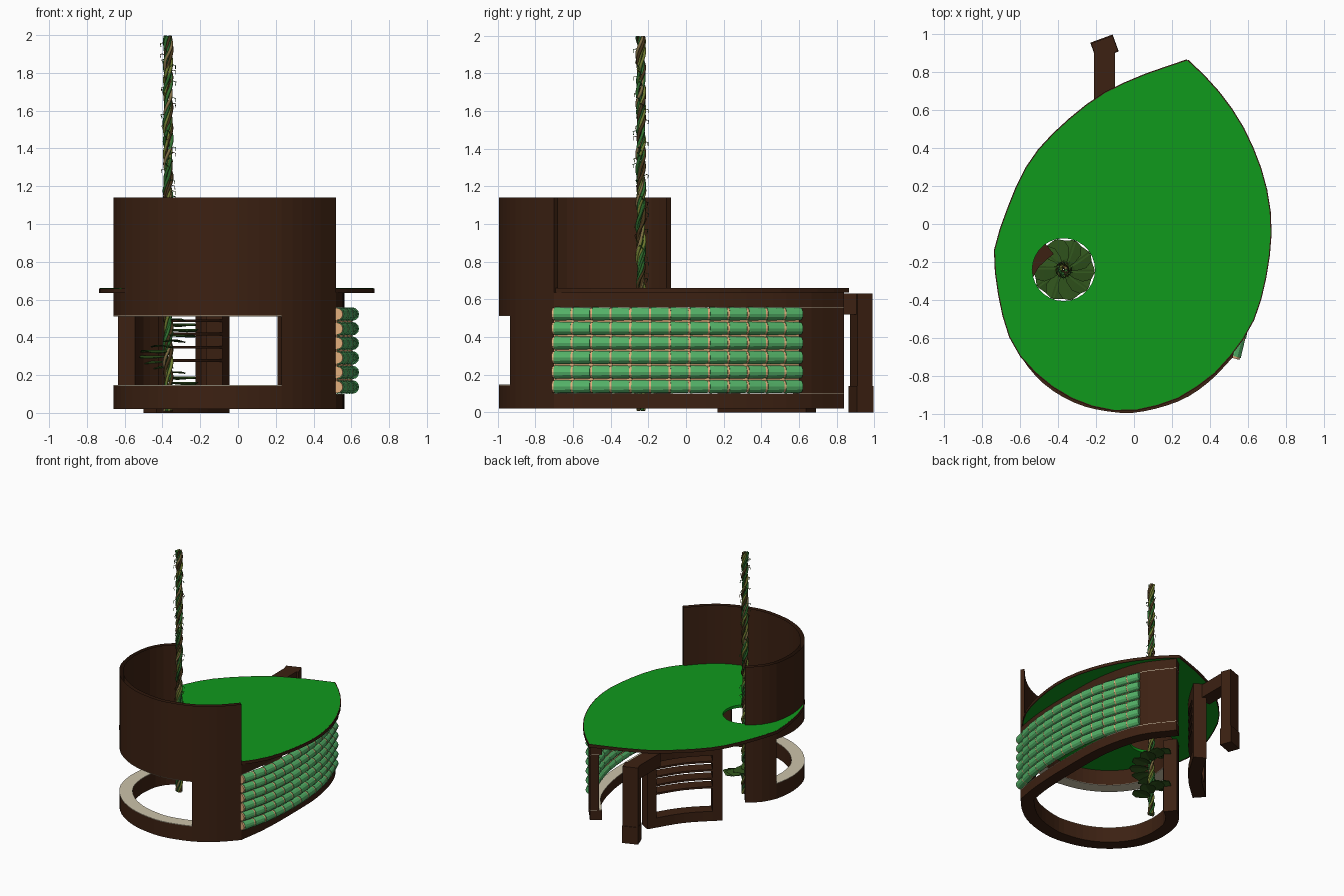
import bpy, bmesh, math, random
from mathutils import Vector, Matrix

if "Cube" in bpy.data.objects:
    bpy.data.objects.remove(bpy.data.objects["Cube"])

random.seed(4)


def material(name, rgb):
    m = bpy.data.materials.new(name)
    m.diffuse_color = (*rgb, 1)
    m.use_nodes = True
    m.node_tree.nodes["Principled BSDF"].inputs["Base Color"].default_value = m.diffuse_color
    return m


WOOD = material("dark_wood", (0.045, 0.015, 0.006))
GREEN = material("leaf_green", (0.005, 0.32, 0.012))
BAMBOO = material("bamboo_green", (0.09, 0.45, 0.14))
PEACH = material("peach", (0.75, 0.42, 0.2))
BEIGE = material("beige", (0.6, 0.54, 0.4))
LEAF = material("dark_leaf", (0.03, 0.09, 0.012))
VINES = [material("vine_%d" % i, c) for i, c in enumerate(
    [(0.02, 0.12, 0.02), (0.16, 0.2, 0.03), (0.06, 0.035, 0.01), (0.03, 0.17, 0.03), (0.22, 0.16, 0.06)])]


def finish(name, bm, mat):
    bmesh.ops.recalc_face_normals(bm, faces=bm.faces)
    me = bpy.data.meshes.new(name)
    bm.to_mesh(me)
    bm.free()
    me.materials.append(mat)
    ob = bpy.data.objects.new(name, me)
    bpy.context.collection.objects.link(ob)
    return ob


def curve_mesh(name, curve, mat, z=0):
    """Turn a temporary curve into a mesh object."""
    tmp = bpy.data.objects.new("tmp", curve)
    bpy.context.collection.objects.link(tmp)
    bpy.context.view_layer.update()
    me = bpy.data.meshes.new_from_object(tmp.evaluated_get(bpy.context.evaluated_depsgraph_get()))
    bpy.data.objects.remove(tmp)
    me.materials.clear()
    me.materials.append(mat)
    ob = bpy.data.objects.new(name, me)
    ob.location.z = z
    bpy.context.collection.objects.link(ob)
    return ob


def smooth_path(pts, n):
    """Catmull-Rom through the points, resampled to n equal segments."""
    p = [Vector(q) for q in pts]
    p = [2 * p[0] - p[1]] + p + [2 * p[-1] - p[-2]]
    fine = []
    for i in range(1, len(p) - 2):
        a, b, c, d = p[i - 1:i + 3]
        for k in range(20):
            t = k / 20
            fine.append(0.5 * (2 * b + (c - a) * t + (2 * a - 5 * b + 4 * c - d) * t * t
                               + (3 * b - a - 3 * c + d) * t ** 3))
    fine.append(p[-2])
    acc = [0]
    for a, b in zip(fine, fine[1:]):
        acc.append(acc[-1] + (b - a).length)
    out, j = [], 0
    for i in range(n + 1):
        s = acc[-1] * i / n
        while j < len(fine) - 2 and acc[j + 1] < s:
            j += 1
        out.append(fine[j].lerp(fine[j + 1], min(1, (s - acc[j]) / (acc[j + 1] - acc[j]))))
    return out


def offset(path, d):
    """Shift a path to its left by d."""
    out = []
    for i, p in enumerate(path):
        t = (path[min(i + 1, len(path) - 1)] - path[max(i - 1, 0)]).normalized()
        out.append(p + Vector((-t.y, t.x)) * d)
    return out


def wall(name, path, d, z0, z1, mat=WOOD, cap_top=True):
    """Curved wall of thickness d along a path."""
    bm = bmesh.new()
    rows = [[bm.verts.new((p.x, p.y, z)) for p in line]
            for line, z in ((path, z0), (path, z1), (offset(path, d), z1), (offset(path, d), z0))]
    for k in range(4):
        if k == 1 and not cap_top:
            continue
        a, b = rows[k], rows[(k + 1) % 4]
        for i in range(len(path) - 1):
            bm.faces.new((a[i], a[i + 1], b[i + 1], b[i]))
    for i in (0, -1):
        bm.faces.new([r[i] for r in rows])
    return finish(name, bm, mat)


def box(name, center, size, angle=0):
    bm = bmesh.new()
    bmesh.ops.create_cube(bm, size=1, matrix=Matrix.Translation(center) @ Matrix.Rotation(angle, 4, 'Z')
                          @ Matrix.Diagonal((*size, 1)))
    return finish(name, bm, WOOD)


# Leaf-shaped counter with the vine hole
HOLE = Vector((-0.37, -0.24))
left = [(0.28, 0.86), (0, 0.76), (-0.24, 0.63), (-0.53, 0.35), (-0.69, 0), (-0.73, -0.2), (-0.66, -0.57),
        (-0.52, -0.775), (-0.3, -0.925), (-0.05, -0.98), (0.2, -0.925), (0.36, -0.83), (0.49, -0.71),
        (0.64, -0.47), (0.715, -0.1), (0.69, 0.2), (0.58, 0.49), (0.43, 0.71), (0.28, 0.86)]
outline = smooth_path(left, 44)
cu = bpy.data.curves.new("counter", 'CURVE')
cu.dimensions = '2D'
cu.fill_mode = 'BOTH'
cu.extrude = 0.011
ring = [HOLE + 0.165 * Vector((math.cos(a), math.sin(a))) for a in [i * math.tau / 28 for i in range(28)]]
for loop in (outline[:-1], ring):
    sp = cu.splines.new('POLY')
    sp.points.add(len(loop) - 1)
    for q, p in zip(sp.points, loop):
        q.co = (p.x, p.y, 0, 1)
    sp.use_cyclic_u = True
curve_mesh("leaf_counter", cu, GREEN, 0.649)
wall("counter_rim", outline, -0.006, 0.635, 0.6595)

# Round front wall: base, window, lintel and tall open-topped screen
front = smooth_path([(0.52, -0.70), (0.4, -0.825), (0.25, -0.925), (0.05, -0.985), (-0.1, -0.99), (-0.3, -0.945),
                     (-0.48, -0.835), (-0.61, -0.67), (-0.655, -0.5), (-0.655, -0.38), (-0.635, -0.27),
                     (-0.575, -0.16), (-0.485, -0.08)], 32)
i0 = next(i for i, p in enumerate(front) if p.x <= 0.26)
i1 = next(i for i, p in enumerate(front) if p.x < 0 and p.y > -0.31)
T = -0.1
wall("front_base", front, T, 0.02, 0.143)
wall("front_post_right", front[:i0 + 1], -0.05, 0.143, 0.515)
wall("front_post_left", front[i1:], T, 0.143, 0.515)
wall("window_sill", front[i0:i1 + 1], T, 0.143, 0.147, BEIGE)
wall("window_head", front[i0:i1 + 1], T, 0.511, 0.515, BEIGE)
wall("front_lintel", front, T, 0.515, 0.638)
wall("tall_screen", front, -0.03, 0.638, 1.14, cap_top=False)

# Right side frame running to the leaf tip
side = smooth_path([(0.52, -0.70), (0.555, -0.45), (0.565, -0.1), (0.55, 0.27), (0.46, 0.6), (0.29, 0.84)], 22)
j1 = next(i for i, p in enumerate(side) if p.y > 0.54)
wall("side_base", side, 0.09, 0.02, 0.097)
wall("side_sill", side, 0.09, 0.097, 0.101, BEIGE)
wall("side_head", side, 0.09, 0.556, 0.56, BEIGE)
wall("side_lintel", side, 0.09, 0.56, 0.637)
wall("side_end_panel", side[j1:], 0.07, 0.1, 0.557)

# Bamboo cladding: six rows of thirteen segments with joint rings
cane = smooth_path([(0.525, -0.70), (0.585, -0.45), (0.605, -0.1), (0.565, 0.27), (0.45, 0.615)], 13)
wall("bamboo_backing", cane, 0.012, 0.105, 0.555, PEACH)
canes, rings = bmesh.new(), bmesh.new()
for row in range(6):
    z = 0.137 + row * 0.0772
    for i, (a, b) in enumerate(zip(cane, cane[1:])):
        d = Vector((b.x - a.x, b.y - a.y, 0))
        rot = d.to_track_quat('Z', 'Y').to_matrix().to_4x4()
        mid = Vector(((a.x + b.x) / 2, (a.y + b.y) / 2, z))
        bmesh.ops.create_cone(canes, cap_ends=True, segments=12, radius1=0.036, radius2=0.033,
                              depth=d.length * 0.9, matrix=Matrix.Translation(mid) @ rot)
        bmesh.ops.create_cone(rings, cap_ends=True, segments=12, radius1=0.032, radius2=0.032,
                              depth=0.012, matrix=Matrix.Translation((a.x, a.y, z)) @ rot)
finish("bamboo_canes", canes, BAMBOO)
finish("bamboo_joints", rings, PEACH)

# Shelf unit under the back left edge
unit = smooth_path([(-0.5, 0.24), (-0.29, 0.44), (-0.13, 0.69)], 8)
wall("shelf_base", unit, -0.1, 0.0, 0.08)
wall("shelf_top_rail", unit, -0.1, 0.54, 0.637)
for k in range(4):
    wall("shelf_%d" % k, unit, -0.1, 0.27 + k * 0.07, 0.285 + k * 0.07)
for nm, seg in (("left", unit[:2]), ("right", unit[-2:])):
    wall("shelf_post_" + nm, seg, -0.1, 0.0, 0.637)
# Open gate reaching out behind the counter
box("gate_arm", (-0.155, 0.78, 0.575), (0.11, 0.3, 0.11))
box("gate_post", (-0.155, 0.93, 0.315), (0.12, 0.085, 0.63), 0.35)
box("gate_foot", (-0.155, 0.93, 0.07), (0.125, 0.095, 0.14), 0.35)


# Twisted vine rope through the counter hole
def tube(name, pts, r, mat):
    c = bpy.data.curves.new(name, 'CURVE')
    c.dimensions = '3D'
    c.bevel_depth = r
    c.bevel_resolution = 1
    c.use_fill_caps = True
    s = c.splines.new('POLY')
    s.points.add(len(pts) - 1)
    for q, p in zip(s.points, pts):
        q.co = (*p, 1)
    return curve_mesh(name, c, mat)


for k in range(8):
    pts = []
    for i in range(161):
        z = 0.01 + i / 160 * 1.985
        a = k * math.tau / 8 + z * (20 if k % 2 else 24)
        r = 0.016 + 0.005 * math.sin(z * 23 + k * 2)
        pts.append((HOLE.x + r * math.cos(a), HOLE.y + r * math.sin(a), z))
    tube("vine_strand_%d" % k, pts, 0.0085, VINES[k % 5])
for k in range(44):
    z, a = 0.7 + k * 0.029, random.uniform(0, math.tau)
    pts = [(HOLE.x + r * math.cos(a + t), HOLE.y + r * math.sin(a + t), z + h)
           for r, t, h in ((0.01, 0, 0), (0.03, 0.3, 0.012), (0.042, 0.6, 0.008), (0.04, 0.8, -0.01))]
    tube("vine_curl_%d" % k, pts, 0.002, VINES[k % 3])

# Spiral of flat leaves around the vine below the counter
bm = bmesh.new()
shape = [(0.01, 0.008), (0.05, 0.042), (0.1, 0.062), (0.145, 0.05), (0.163, 0)]
for k in range(16):
    z = 0.16 + k * 0.028
    rot = Matrix.Translation((HOLE.x, HOLE.y, z)) @ Matrix.Rotation(k * math.tau / 10, 4, 'Z')
    for side_y in (1, -1):
        mids = [bm.verts.new(rot @ Vector((x, 0, 0.004))) for x, w in shape]
        edge = [bm.verts.new(rot @ Vector((x, side_y * w, -w * 0.15))) for x, w in shape[:-1]] + [mids[-1]]
        for i in range(len(shape) - 1):
            f = [mids[i], mids[i + 1], edge[i + 1], edge[i]]
            bm.faces.new(f if i < len(shape) - 2 else [f[0], f[1], f[3]])
bmesh.ops.remove_doubles(bm, verts=bm.verts, dist=0.0005)
bmesh.ops.solidify(bm, geom=bm.faces[:], thickness=0.004)
finish("spiral_leaves", bm, LEAF)
